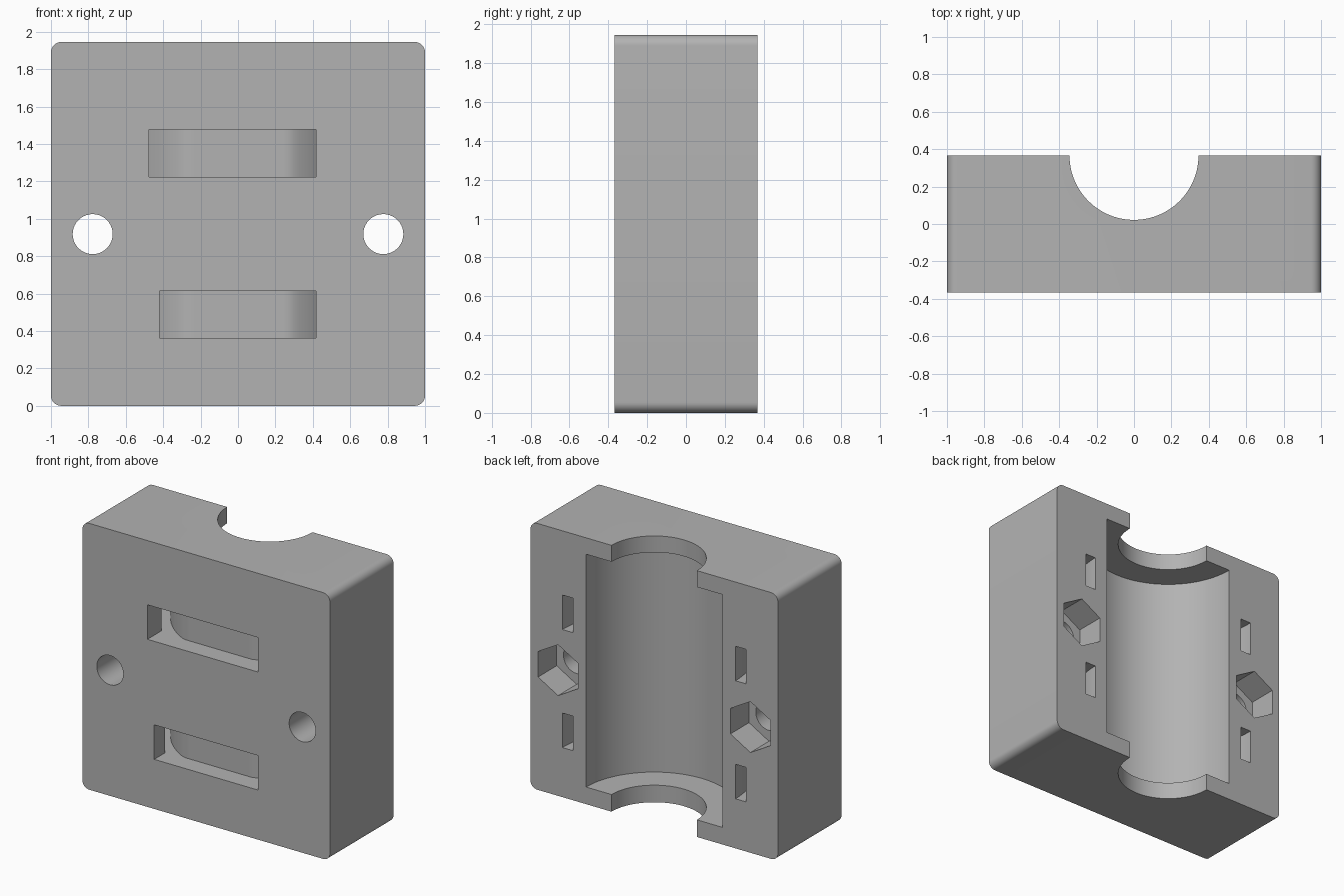
import bpy
import bmesh
from math import sin, cos, pi, acos, radians

if "Cube" in bpy.data.objects:
    bpy.data.objects.remove(bpy.data.objects["Cube"], do_unlink=True)

HALF_DEPTH = 0.367
HEIGHT = 1.945
FRONT, BACK = -HALF_DEPTH, HALF_DEPTH

grey = bpy.data.materials.new("plain_grey")
grey.use_nodes = True
grey.diffuse_color = (0.45, 0.45, 0.45, 1)
grey.node_tree.nodes["Principled BSDF"].inputs["Base Color"].default_value = (0.45, 0.45, 0.45, 1)


def prism(name, outline, low, high, axis):
    """Extrude a 2D outline along z (outline in x, y) or along y (outline in x, z)."""
    bm = bmesh.new()
    place = (lambda a, b: (a, b, low)) if axis == "z" else (lambda a, b: (a, low, b))
    face = bm.faces.new([bm.verts.new(place(a, b)) for a, b in outline])
    extruded = bmesh.ops.extrude_face_region(bm, geom=[face])["geom"]
    step = (0, 0, high - low) if axis == "z" else (0, high - low, 0)
    bmesh.ops.translate(bm, vec=step, verts=[v for v in extruded if isinstance(v, bmesh.types.BMVert)])
    bmesh.ops.recalc_face_normals(bm, faces=bm.faces)
    mesh = bpy.data.meshes.new(name)
    bm.to_mesh(mesh)
    bm.free()
    mesh.materials.append(grey)
    obj = bpy.data.objects.new(name, mesh)
    bpy.context.collection.objects.link(obj)
    return obj


def arc(cx, cy, r, start, end, steps):
    return [(cx + r * cos(start + (end - start) * i / steps),
             cy + r * sin(start + (end - start) * i / steps)) for i in range(steps + 1)]


def ring(cx, cy, r, sides, turn=0.0):
    return arc(cx, cy, r, turn, turn + 2 * pi, sides)[:-1]


def trough(r):
    """Half round outline open to the back."""
    return [(r, BACK + 0.1)] + arc(0, BACK, r, 0, -pi, 48) + [(-r, BACK + 0.1)]


def strap_outline(left_edge, right_edge):
    """Curved strap channel with a flat-bottomed window in the front."""
    outer, inner, floor = 0.742, 0.657, -0.228
    a, b = acos(right_edge / outer), acos(left_edge / outer)
    outline = [(outer, BACK + 0.1)] + arc(0, BACK, outer, 0, -a, 20)
    outline += [(right_edge, FRONT - 0.1), (-left_edge, FRONT - 0.1)]
    outline += arc(0, BACK, outer, b - pi, -pi, 20) + [(-outer, BACK + 0.1), (-inner, BACK + 0.1)]
    outline += [(x, max(y, floor)) for x, y in arc(0, BACK, inner, -pi, 0, 60)]
    return outline + [(inner, BACK + 0.1)]


# Main block with rounded upright corners
R = 0.055
block_outline = []
for k, (x, z) in enumerate([(1 - R, HEIGHT - R), (R - 1, HEIGHT - R), (R - 1, R), (1 - R, R)]):
    block_outline += arc(x, z, R, k * pi / 2, (k + 1) * pi / 2, 8)
block = prism("bearing_block", block_outline, FRONT, BACK, "y")

# Shaft groove and wider bearing pocket
cutters = [prism("shaft_groove", trough(0.345), -0.1, HEIGHT + 0.1, "z"),
           prism("bearing_pocket", trough(0.55), 0.125, 1.825, "z")]

# Strap channels
for low, left_edge in ((0.362, 0.42), (1.224, 0.475)):
    cutters.append(prism("strap_channel", strap_outline(left_edge, 0.417), low, low + 0.252, "z"))

# Bolt holes with nut recesses in the back
for x in (-0.777, 0.777):
    cutters.append(prism("bolt_hole", ring(x, 0.918, 0.107, 40), FRONT - 0.1, BACK + 0.1, "y"))
    cutters.append(prism("nut_recess", ring(x, 0.918, 0.186, 6, pi / 6), BACK - 0.215, BACK + 0.1, "y"))

bpy.ops.object.select_all(action="DESELECT")
bpy.context.view_layer.objects.active = block
block.select_set(True)
for cutter in cutters:
    cutter.hide_render = True
    cut = block.modifiers.new(cutter.name, "BOOLEAN")
    cut.operation = "DIFFERENCE"
    cut.solver = "EXACT"
    cut.object = cutter
    bpy.ops.object.modifier_apply(modifier=cut.name)
    bpy.data.objects.remove(cutter, do_unlink=True)

bpy.ops.object.shade_smooth_by_angle(angle=radians(30))
